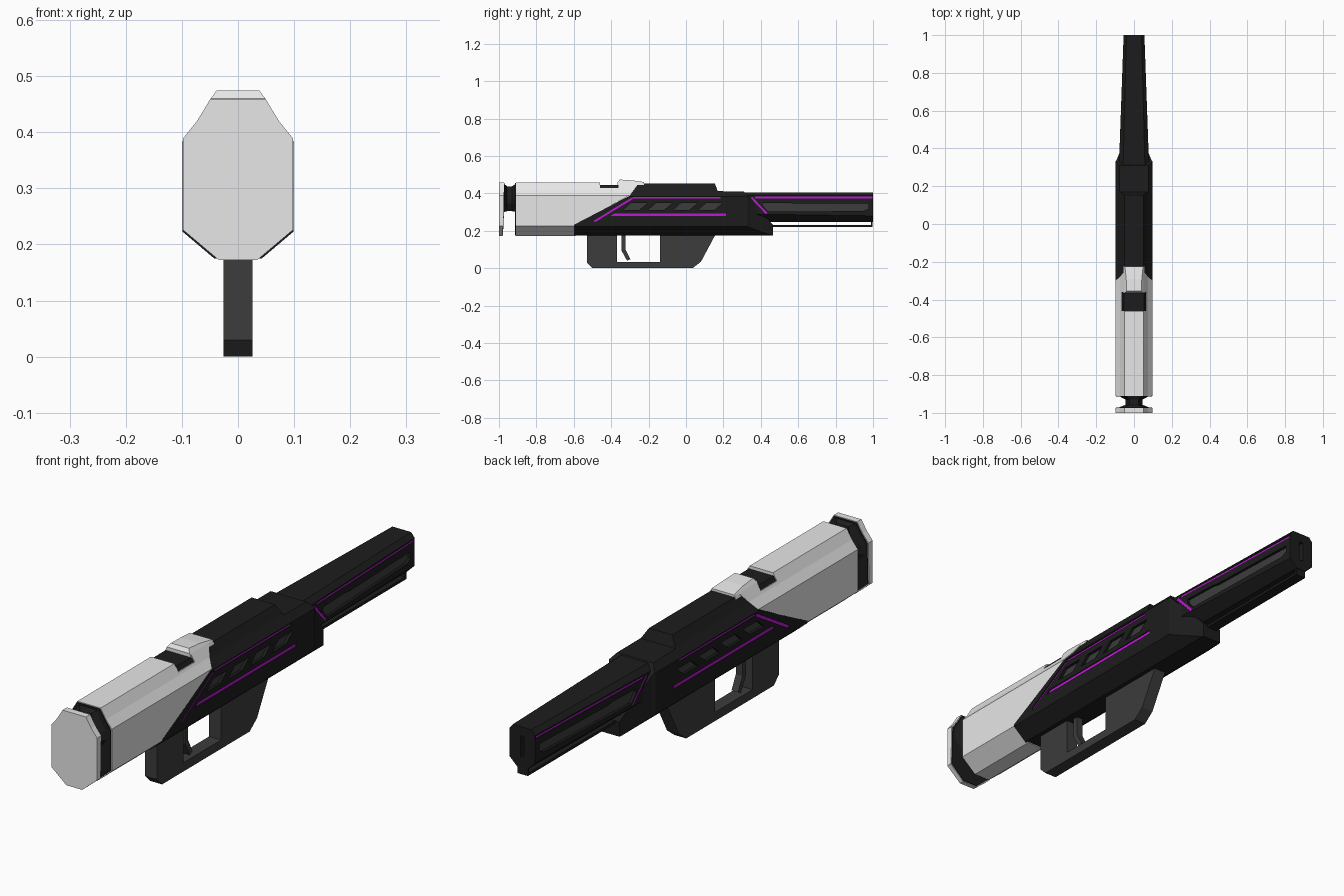
import bpy, bmesh

if "Cube" in bpy.data.objects:
    bpy.data.objects.remove(bpy.data.objects["Cube"])


def material(name, col):
    m = bpy.data.materials.new(name)
    m.diffuse_color = (*col, 1)
    m.use_nodes = True
    m.node_tree.nodes["Principled BSDF"].inputs["Base Color"].default_value = m.diffuse_color
    return m


LIGHT = material("light grey shell", (0.80, 0.80, 0.80))
BLACK = material("near black", (0.012, 0.012, 0.012))
GREY = material("dark grey", (0.045, 0.045, 0.045))
PURPLE = material("purple glow", (0.53, 0.008, 0.68))


def loft(name, rings, mat):
    """Closed solid through rings of equal point count."""
    bm = bmesh.new()
    vs = [[bm.verts.new(p) for p in r] for r in rings]
    n = len(rings[0])
    for a, b in zip(vs, vs[1:]):
        for i in range(n):
            j = (i + 1) % n
            bm.faces.new((a[i], a[j], b[j], b[i]))
    bm.faces.new(vs[0])
    bm.faces.new(vs[-1])
    bmesh.ops.recalc_face_normals(bm, faces=bm.faces)
    me = bpy.data.meshes.new(name)
    bm.to_mesh(me)
    bm.free()
    me.materials.append(mat)
    ob = bpy.data.objects.new(name, me)
    bpy.context.collection.objects.link(ob)
    return ob


def side(name, pts, half, mat):
    """(y, z) profile extruded across x."""
    return loft(name, [[(x, y, z) for y, z in pts] for x in (-half, half)], mat)


def mirrored(half):
    return half + [(-x, z) for x, z in reversed(half)]


def ring(half, y):
    return [(x, y, z) for x, z in mirrored(half)]


def cut(ob, cutter, operation='INTERSECT'):
    """Trim ob by the cutter, then drop the cutter."""
    cutter.hide_render = True
    mod = ob.modifiers.new("trim", 'BOOLEAN')
    mod.operation, mod.solver, mod.object = operation, 'EXACT', cutter
    bpy.context.view_layer.objects.active = ob
    bpy.ops.object.modifier_apply(modifier=mod.name)
    bpy.data.objects.remove(cutter)


def shell(name, profile, section, mat):
    """Side profile trimmed by the front cross-section."""
    ob = side(name, profile, 0.2, mat)
    cut(ob, loft("cutter", [ring(section, -1.2), ring(section, 1.2)], mat))
    return ob


def inlay(name, pts, xf, mat, target, depth):
    """Groove in both skins of target with a thin coloured plate on its floor."""
    for s, tag in ((-1, "left"), (1, "right")):
        def slab(label, d0, d1):
            return loft(label, [[(s * (xf(y) + d), y, z) for y, z in pts]
                                for d in (d0, d1)], mat if label != "cutter" else BLACK)
        cut(target, slab("cutter", -depth, 0.03), 'DIFFERENCE')
        slab(f"{name}_{tag}", -depth - 0.003, -depth + 0.001)


def line(a, b, w):
    """Outline of a straight stripe of width w."""
    dy, dz = b[0] - a[0], b[1] - a[1]
    k = w / 2 / (dy * dy + dz * dz) ** 0.5
    o = (-dz * k, dy * k)
    return [(a[0] + o[0], a[1] + o[1]), (b[0] + o[0], b[1] + o[1]),
            (b[0] - o[0], b[1] - o[1]), (a[0] - o[0], a[1] - o[1])]


STOCK = [(0.034, 0.172), (0.098, 0.226), (0.098, 0.389), (0.073, 0.42), (0.05, 0.458)]
BODY = [(0.034, 0.168), (0.099, 0.223), (0.099, 0.384), (0.072, 0.416), (0.05, 0.452)]
INNER = [(0.033, 0.175), (0.094, 0.228), (0.094, 0.386), (0.071, 0.418), (0.048, 0.455)]

# Butt plate and its dark inner face
shell("butt_plate", [(-1, 0.1), (-0.985, 0.1), (-0.976, 0.3), (-0.973, 0.5), (-1, 0.5)],
      STOCK, LIGHT)
shell("butt_plate_lining", [(-0.99, 0.1), (-0.982, 0.1), (-0.973, 0.3), (-0.97, 0.5),
                            (-0.99, 0.5)], INNER, BLACK)


# Flared neck
def neck(w, lo, hi, y):
    return ring([(w * 0.5, lo), (w, lo + 0.04), (w, hi - 0.07), (w * 0.52, hi)], y)


loft("neck", [neck(0.09, 0.30, 0.454, -0.975), neck(0.045, 0.305, 0.438, -0.957),
              neck(0.045, 0.305, 0.438, -0.93), neck(0.09, 0.30, 0.454, -0.905)], BLACK)
loft("stock_rear_lining", [ring(INNER, -0.914), ring(INNER, -0.905)], BLACK)

# Stock shell with slanted front edge and top notch
shell("stock", [(-0.91, 0.1), (-0.59, 0.1), (-0.59, 0.235), (-0.30, 0.39), (-0.22, 0.5),
                (-0.36, 0.5), (-0.36, 0.43), (-0.46, 0.43), (-0.46, 0.5), (-0.91, 0.5)],
      STOCK, LIGHT)
shell("notch_block", [(-0.462, 0.42), (-0.358, 0.42), (-0.358, 0.446), (-0.462, 0.446)],
      INNER, BLACK)
shell("sight_ridge", [(-0.365, 0.445), (-0.225, 0.445), (-0.225, 0.461), (-0.29, 0.47),
                      (-0.355, 0.474), (-0.365, 0.46)],
      [(0.057, 0.44), (0.05, 0.458), (0.034, 0.48)], LIGHT)

# Receiver: side profile, cross-section, then plan taper at the nose
receiver = shell("receiver", [(-0.6, 0.175), (0.465, 0.175), (0.465, 0.232), (0.31, 0.41),
                              (0.17, 0.412), (0.14, 0.49), (-0.24, 0.49), (-0.30, 0.388),
                              (-0.6, 0.232)], BODY, BLACK)
plan = [(0.15, -0.8), (0.15, 0.25), (0.092, 0.34), (0.04, 0.466), (0.03, 0.6)]
cut(receiver, loft("cutter", [[(x, y, z) for x, y in mirrored(plan)]
                              for z in (-0.1, 0.7)], BLACK))

# Receiver side lines and vents
skin = lambda y: 0.099
inlay("upper_line", line((-0.285, 0.376), (0.185, 0.376), 0.009), skin, PURPLE,
      receiver, 0.005)
inlay("slanted_line", line((-0.49, 0.25), (-0.287, 0.374), 0.010), skin, PURPLE,
      receiver, 0.005)
inlay("lower_line", [(-0.405, 0.278), (0.215, 0.278), (0.215, 0.292), (-0.385, 0.292)],
      skin, PURPLE, receiver, 0.005)
for i in range(4):
    y = -0.335 + i * 0.134
    inlay(f"vent_{i + 1}", [(y, 0.312), (y + 0.085, 0.312), (y + 0.128, 0.348),
                            (y + 0.04, 0.348)], skin, GREY, receiver, 0.012)

# Tapered barrel with side line, side panel and muzzle slot
barrel = loft("barrel", [
    ring([(0.03, 0.248), (0.08, 0.29), (0.08, 0.388), (0.058, 0.406)], 0.3),
    ring([(0.022, 0.248), (0.055, 0.28), (0.055, 0.388), (0.04, 0.406)], 1.0)], BLACK)
barrel_x = lambda y: 0.08 - (y - 0.3) * 0.025 / 0.7
inlay("barrel_line", line((0.37, 0.378), (0.996, 0.378), 0.009), barrel_x, PURPLE,
      barrel, 0.004)
inlay("barrel_panel", [(0.41, 0.335), (0.44, 0.302), (0.95, 0.306), (0.975, 0.318),
                       (0.975, 0.345), (0.58, 0.345), (0.55, 0.35), (0.41, 0.35)],
      barrel_x, GREY, barrel, 0.012)
inlay("nose_line", line((0.35, 0.378), (0.432, 0.292), 0.010), barrel_x, PURPLE,
      barrel, 0.003)


def slot(name, y0, y1):
    return loft(name, [[(x, y, z) for x, z in ((-0.008, 0.29), (0.008, 0.29),
                                               (0.008, 0.37), (-0.008, 0.37))]
                       for y in (y0, y1)], GREY)


cut(barrel, slot("cutter", 0.98, 1.05), 'DIFFERENCE')
slot("muzzle_slot", 0.975, 0.981)

# Rod under the barrel with its end post
side("under_rod", [(0.44, 0.221), (0.997, 0.221), (0.997, 0.255), (0.989, 0.255),
                   (0.989, 0.231), (0.44, 0.231)], 0.022, BLACK)

# Grip frame and trigger
side("grip_frame", [(-0.53, 0.19), (-0.53, 0.03), (-0.50, 0), (0.035, 0), (0.08, 0.035),
                    (0.163, 0.19), (-0.14, 0.19), (-0.14, 0.034), (-0.37, 0.034),
                    (-0.37, 0.19)], 0.0255, GREY)
side("trigger", [(-0.345, 0.19), (-0.345, 0.095), (-0.315, 0.04), (-0.298, 0.048),
                 (-0.324, 0.1), (-0.324, 0.19)], 0.014, GREY)
